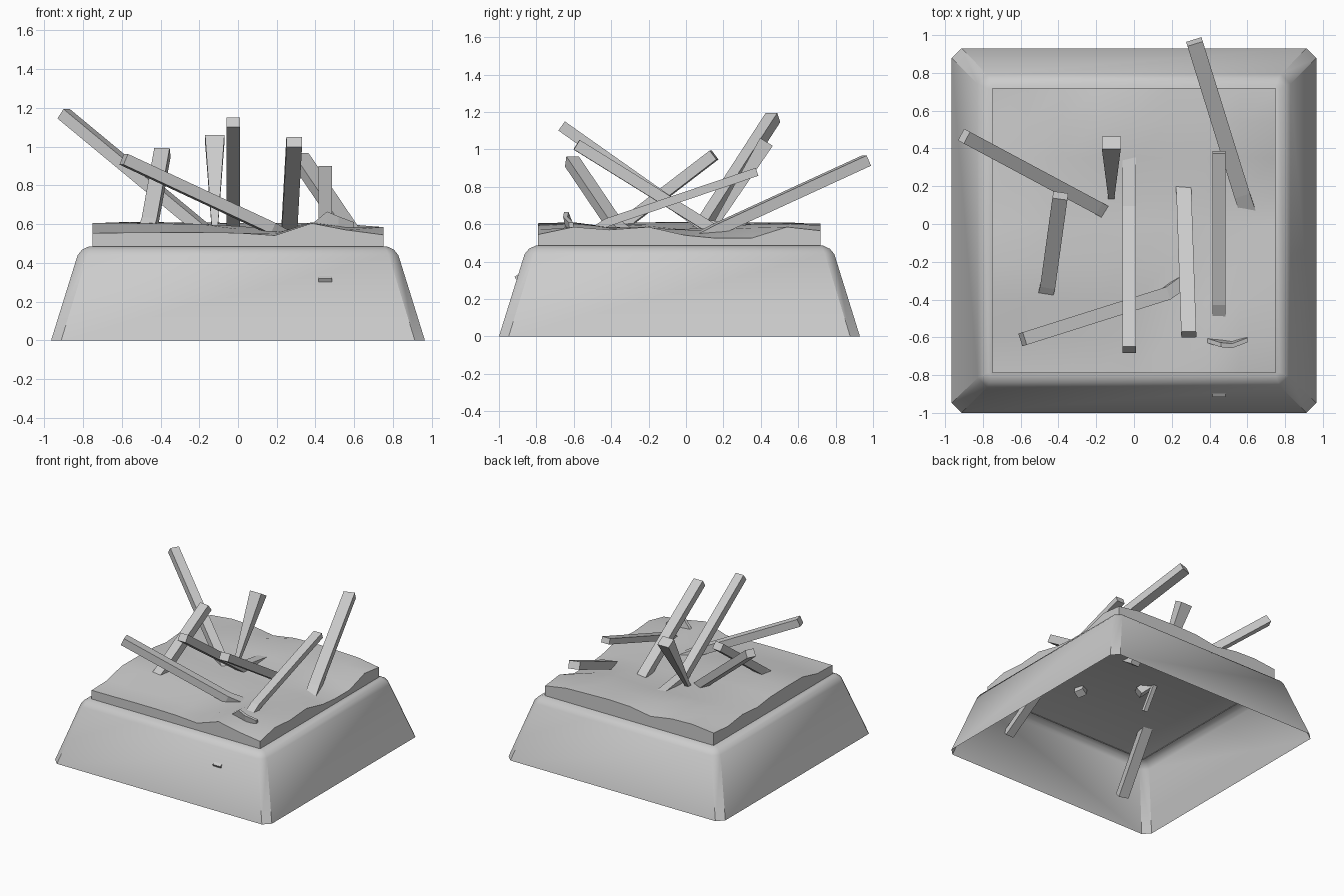
import bpy, bmesh
from mathutils import Vector

if "Cube" in bpy.data.objects:
    bpy.data.objects.remove(bpy.data.objects["Cube"])

CY = -0.035  # the base sits slightly forward of the centre


def finish(name, bm, smooth=None):
    bmesh.ops.recalc_face_normals(bm, faces=bm.faces)
    me = bpy.data.meshes.new(name)
    bm.to_mesh(me)
    bm.free()
    ob = bpy.data.objects.new(name, me)
    bpy.context.collection.objects.link(ob)
    if smooth:
        bpy.ops.object.select_all(action='DESELECT')
        ob.select_set(True)
        bpy.context.view_layer.objects.active = ob
        bpy.ops.object.shade_smooth_by_angle(angle=smooth)
    return ob


def skin(bm, rings, cap_start=True):
    """Join equal rings of points with quads and cap the ends."""
    vs = [[bm.verts.new(p) for p in r] for r in rings]
    n = len(vs[0])
    for a, b in zip(vs, vs[1:]):
        for i in range(n):
            j = (i + 1) % n
            bm.faces.new((a[i], a[j], b[j], b[i]))
    if cap_start:
        bm.faces.new(vs[0][::-1])
    bm.faces.new(vs[-1])


# Base: hollow tapered plinth with chamfered corners, open below
def octagon(h, c, z):
    pts = [(h, h - c), (h - c, h), (c - h, h), (-h, h - c),
           (-h, c - h), (c - h, -h), (h - c, -h), (h, c - h)]
    return [(x, y + CY, z) for x, y in pts]


bm = bmesh.new()
skin(bm, [octagon(.965, .052, 0), octagon(.828, .05, .44),
          octagon(.805, .04, .468), octagon(.77, .02, .485)], cap_start=False)
finish("base", bm, 0.6)

# Ground: broken slab, uneven top and straight sides
XS = [-.75, -.56, -.38, -.19, 0, .19, .38, .56, .75]
YS = [-.79, -.60, -.41, -.20, 0, .16, .35, .54, .72]
HEIGHTS = [
    [.555, .556, .558, .558, .555, .542, .605, .570, .545],
    [.560, .560, .562, .562, .558, .550, .610, .585, .585],
    [.605, .605, .603, .600, .575, .560, .585, .580, .570],
    [.605, .610, .610, .600, .590, .575, .570, .580, .585],
    [.600, .612, .610, .590, .580, .570, .575, .570, .540],
    [.580, .600, .600, .585, .575, .565, .580, .570, .525],
    [.595, .610, .605, .600, .590, .590, .600, .580, .525],
    [.570, .605, .610, .610, .605, .605, .605, .600, .585],
    [.585, .605, .600, .570, .600, .605, .600, .595, .565]]
bm = bmesh.new()
grid = [[bm.verts.new((x, y, z)) for x, z in zip(XS, row)]
        for y, row in zip(YS, HEIGHTS)]
for j in range(8):
    for i in range(8):
        bm.faces.new((grid[j][i], grid[j][i + 1], grid[j + 1][i + 1], grid[j + 1][i]))
rim = grid[0] + [r[-1] for r in grid[1:]] + grid[-1][-2::-1] + [r[0] for r in grid[-2:0:-1]]
low = [bm.verts.new((v.co.x, v.co.y, .48)) for v in rim]
for i in range(len(rim)):
    j = (i + 1) % len(rim)
    bm.faces.new((rim[i], low[i], low[j], rim[j]))
finish("ground_slab", bm, 0.6)


# Beams: rectangular timbers along bent paths, top end first
def beam(name, path, widths=None, w=.07, h=.06):
    p = [Vector(q) for q in path]
    side = (p[1] - p[0]).cross(Vector((0, 0, 1))).normalized()
    rings = []
    for i, c in enumerate(p):
        t = (p[min(i + 1, len(p) - 1)] - p[max(i - 1, 0)]).normalized()
        s = (side - t * side.dot(t)).normalized()
        up = s.cross(t)
        k = widths[i] if widths else 1
        rings.append([c + s * (a * w * k / 2) + up * (b * h * k / 2)
                      for a, b in ((-1, -1), (1, -1), (1, 1), (-1, 1))])
    bm = bmesh.new()
    skin(bm, rings)
    finish(name, bm)


beam("beam_centre", [(-.025, -.665, 1.125), (-.025, .08, .60), (-.025, .35, .56)])
beam("beam_front_right", [(.29, -.585, 1.025), (.265, .14, .575), (.255, .33, .45)], w=.08)
beam("beam_front_left", [(-.59, -.61, .935), (.17, -.37, .58), (.25, -.31, .54), (.29, -.27, .43)])
beam("beam_back_left", [(-.90, .465, 1.17), (-.2, .09, .59), (-.04, .0, .44)])
beam("beam_left", [(-.39, .15, .97), (-.455, -.32, .61), (-.60, -.85, .14)], w=.08)
beam("beam_narrow", [(-.12, .43, 1.04), (-.12, .16, .60), (-.12, -.02, .32)],
     widths=[1, .35, .35], w=.1, h=.08)
beam("beam_back_right", [(.32, .965, .94), (.57, .16, .57), (.64, -.05, .46)], w=.085)
beam("beam_right", [(.45, .38, .88), (.45, -.42, .61), (.45, -.905, .30)], h=.045)

# Shard: thin bent splinter standing at the front right corner
bm = bmesh.new()
skin(bm, [[(x, y - .012, .57), (x, y + .012, .57), (x, y + .012 - d, z), (x, y - .012 - d, z)]
          for x, y, z, d in ((.38, -.61, .60, .005), (.46, -.62, .665, .02),
                             (.52, -.63, .64, .015), (.60, -.61, .61, .005))])
finish("splinter", bm)
